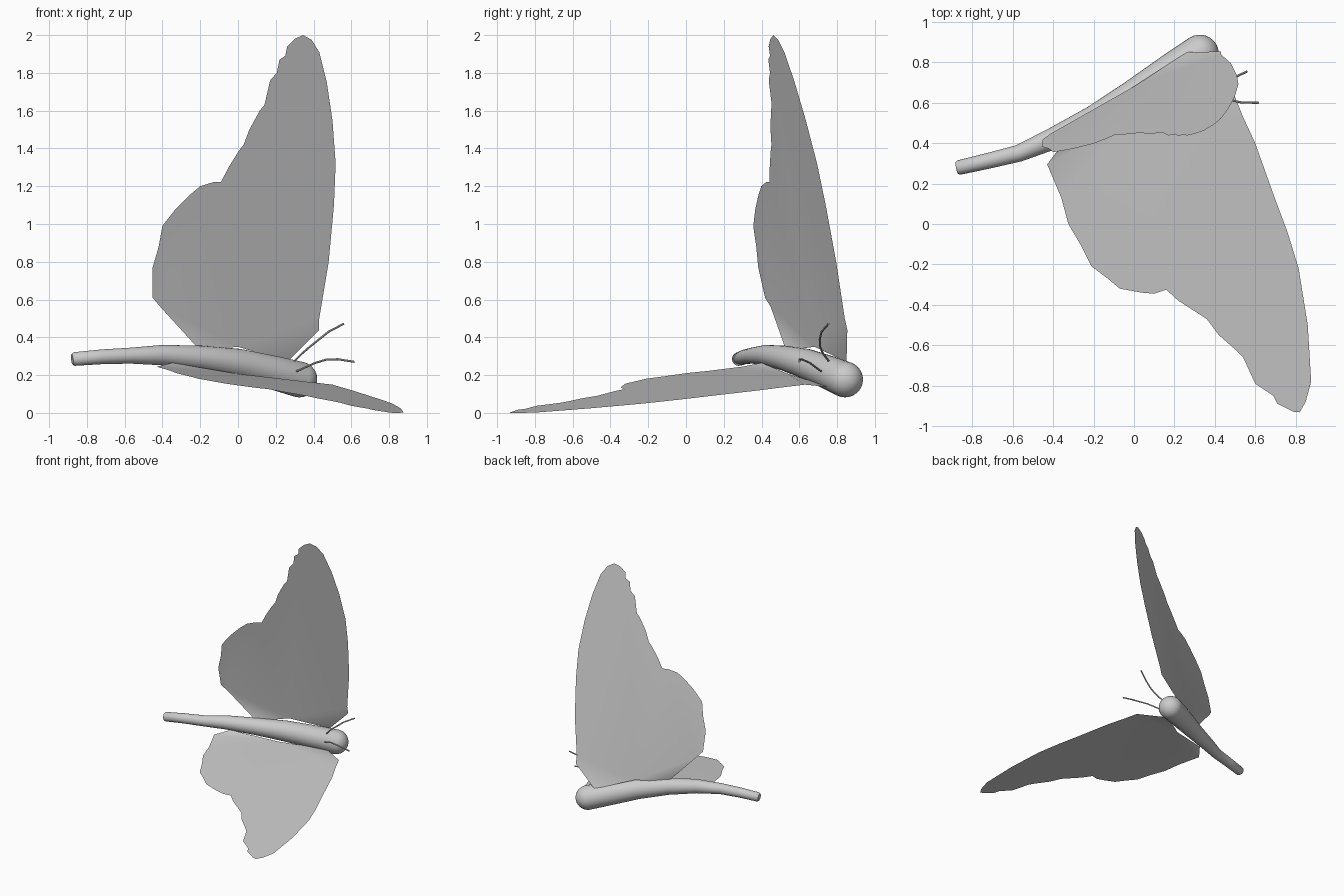
import bpy, bmesh, math
from mathutils import Vector

if "Cube" in bpy.data.objects:
    bpy.data.objects.remove(bpy.data.objects["Cube"])


def finish(bm, name, smooth=True):
    me = bpy.data.meshes.new(name)
    bm.to_mesh(me)
    bm.free()
    ob = bpy.data.objects.new(name, me)
    bpy.context.collection.objects.link(ob)
    if smooth:
        bpy.context.view_layer.objects.active = ob
        ob.select_set(True)
        bpy.ops.object.shade_smooth_by_angle(angle=math.radians(40))
        ob.select_set(False)
    return ob


def tube(name, pts, sides):
    """Loft circles along (x, y, z, radius) points."""
    bm = bmesh.new()
    P = [Vector(p[:3]) for p in pts]
    rings = []
    for i, p in enumerate(P):
        d = (P[min(i + 1, len(P) - 1)] - P[max(i - 1, 0)]).normalized()
        u = d.cross(Vector((0, 0, 1))).normalized()
        v = u.cross(d)
        r = pts[i][3]
        rings.append([bm.verts.new(p + r * (u * math.cos(a) + v * math.sin(a)))
                      for a in (2 * math.pi * k / sides for k in range(sides))])
    for a, b in zip(rings, rings[1:]):
        for k in range(sides):
            n = (k + 1) % sides
            bm.faces.new((a[k], a[n], b[n], b[k]))
    bm.faces.new(rings[0])
    bm.faces.new(rings[-1])
    bmesh.ops.recalc_face_normals(bm, faces=bm.faces)
    return finish(bm, name)


def wing(name, outline, lift, mid, roots):
    """Flat blade from a 2D outline, plus a folded base joining it to the body.
    The outline runs from the front corner to the rear corner."""
    bm = bmesh.new()
    edge = [bm.verts.new(lift(a, b)) for a, b in outline]
    m = bm.verts.new(lift(*mid))
    front, rear = (bm.verts.new(r) for r in roots)
    blade = bm.faces.new(edge + [m])
    bm.faces.new((edge[0], front, m))
    bm.faces.new((edge[-1], m, rear))
    bmesh.ops.triangulate(bm, faces=[blade])
    bmesh.ops.recalc_face_normals(bm, faces=bm.faces)
    return finish(bm, name)


# Body: slim abdomen swelling to a round head
body = [(-.878, .277, .284, .028), (-.868, .279, .285, .036), (-.72, .313, .297, .039),
        (-.57, .35, .303, .042), (-.4, .423, .306, .054), (-.2, .52, .29, .066),
        (0, .635, .26, .08), (.2, .764, .21, .09), (.325, .842, .177, .095)]
head = Vector(body[-1][:3])
fwd = (head - Vector(body[-2][:3])).normalized()
for k in range(1, 8):
    t = k / 7 * 1.5
    body.append((*(head + fwd * .095 * math.sin(t)), .095 * math.cos(t)))
tube("body", body, 28)

# Raised wing, outline in x and z
raised = [(.43, .44), (.43, .5), (.48, .8), (.508, 1.1), (.517, 1.32), (.5, 1.55),
          (.47, 1.75), (.43, 1.91), (.39, 1.975), (.345, 2), (.3, 1.98), (.26, 1.94),
          (.25, 1.89), (.22, 1.87), (.205, 1.8), (.17, 1.76), (.14, 1.63), (.115, 1.6),
          (.06, 1.5), (.03, 1.42), (0, 1.38), (-.05, 1.3), (-.09, 1.222), (-.13, 1.222),
          (-.2, 1.2), (-.26, 1.15), (-.33, 1.08), (-.4, .99), (-.42, .88),
          (-.452, .77), (-.452, .61), (-.41, .56)]
wing("raised_wing", raised,
     lambda x, z: (x, .845 + .45 * (x - .43) - .2265 * (z - .48), z),
     (0, .35), [(.26, .85, .27), (-.2, .53, .33)])

# Lowered wing, outline in x and y
lowered = [(.5, .63), (.54, .53), (.6, .4), (.7, .12), (.76, -.04), (.815, -.22), (.86, -.5),
           (.877, -.78), (.85, -.88), (.82, -.932), (.79, -.93), (.71, -.89), (.69, -.85),
           (.6, -.79), (.54, -.66), (.5, -.62), (.42, -.55), (.36, -.47), (.22, -.38), (.16, -.325),
           (.1, -.345), (.04, -.34), (-.07, -.32), (-.13, -.27), (-.21, -.21), (-.26, -.11),
           (-.325, 0), (-.36, .13), (-.43, .295)]
wing("lowered_wing", lowered,
     lambda x, y: (x, y, .075 - .127 * (x - .74) + .07 * y),
     (0, .54), [(.29, .765, .136), (-.35, .4, .265)])

# Antennae
for name, pts in (
    ("antenna_upper", [(.3, .755, .275), (.34, .725, .315), (.38, .71, .35), (.43, .708, .39),
                       (.48, .718, .43), (.56, .755, .472)]),
    ("antenna_lower", [(.31, .715, .22), (.36, .685, .243), (.41, .655, .265), (.47, .615, .283),
                       (.53, .602, .284), (.617, .6, .27)]),
):
    tube(name, [(*p, .0055) for p in pts], 8)
